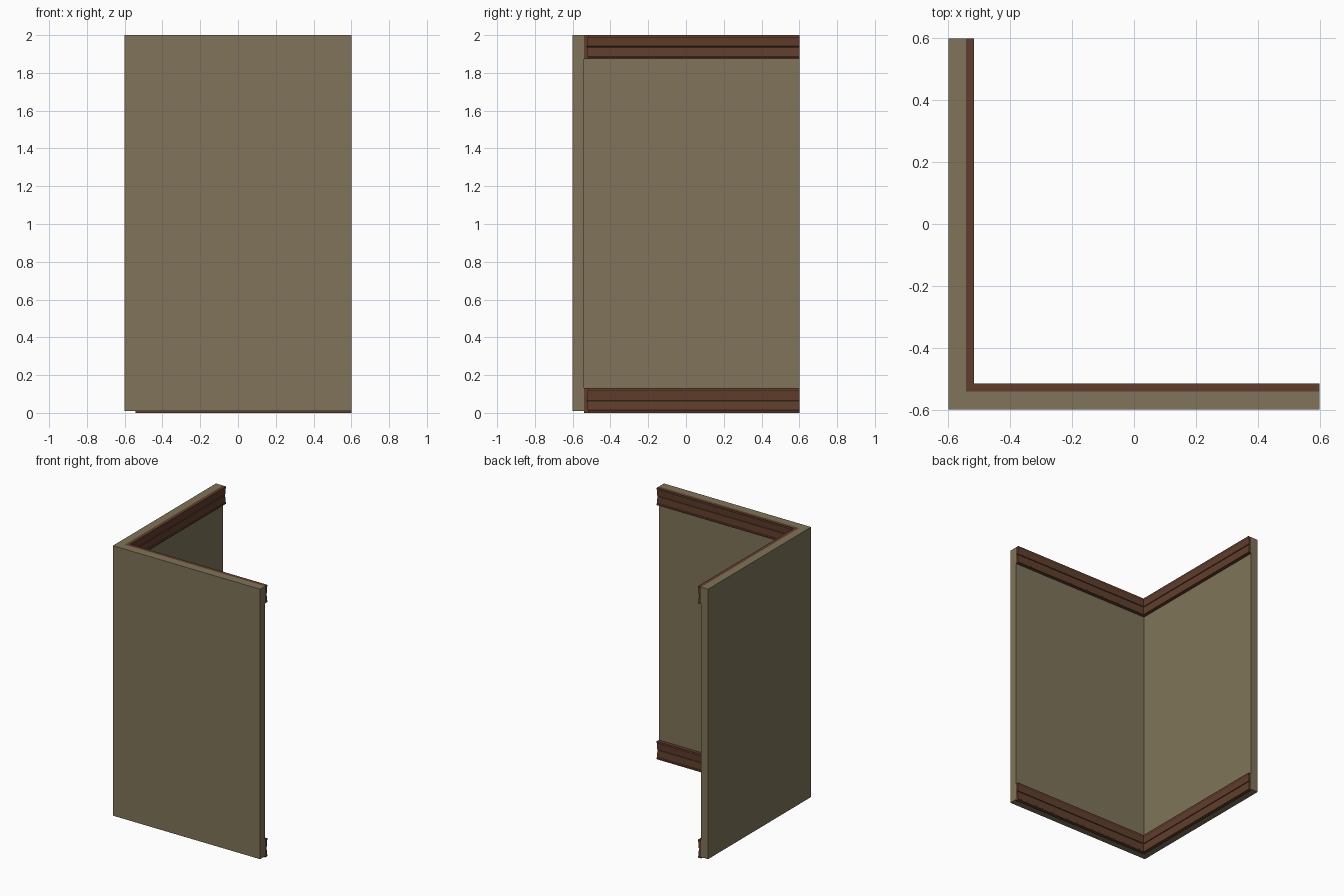
import bpy, bmesh

if "Cube" in bpy.data.objects:
    bpy.data.objects.remove(bpy.data.objects["Cube"])

def material(name, rgb):
    m = bpy.data.materials.new(name)
    m.diffuse_color = (*rgb, 1)
    m.use_nodes = True
    m.node_tree.nodes["Principled BSDF"].inputs["Base Color"].default_value = m.diffuse_color
    return m

WALL = material("olive plaster", (0.215, 0.175, 0.101))
WOOD = material("brown wood", (0.117, 0.048, 0.026))
IX, IY = -0.543, -0.541      # inner faces of the two walls

def finish(name, bm, mat):
    bmesh.ops.recalc_face_normals(bm, faces=bm.faces)
    me = bpy.data.meshes.new(name)
    bm.to_mesh(me)
    bm.free()
    me.materials.append(mat)
    ob = bpy.data.objects.new(name, me)
    bpy.context.collection.objects.link(ob)

def loft(name, rings, mat):
    """Skin closed rings of points and cap both ends."""
    bm = bmesh.new()
    rs = [[bm.verts.new(p) for p in r] for r in rings]
    n = len(rs[0])
    for a, b in zip(rs, rs[1:]):
        for i in range(n):
            j = (i + 1) % n
            bm.faces.new((a[i], a[j], b[j], b[i]))
    bm.faces.new(rs[0])
    bm.faces.new(rs[-1])
    finish(name, bm, mat)

# L-shaped corner wall
outline = [(-0.6, -0.6), (0.6, -0.6), (0.6, IY), (IX, IY), (IX, 0.6), (-0.6, 0.6)]
loft("corner_wall", [[(x, y, z) for x, y in outline] for z in (0.01, 2.0)], WALL)

# Moulding profile (depth from wall, height), mitred round the inner corner
profile = [(0, 0), (0.026, 0), (0.026, 0.010), (0.021, 0.014), (0.018, 0.064),
           (0.014, 0.066), (0.014, 0.070), (0.019, 0.072), (0.022, 0.115),
           (0.026, 0.122), (0.026, 0.132), (0, 0.132)]

def trim(name, z0, height):
    s = height / 0.132
    rings = [[(0.6, IY + d, z0 + h * s) for d, h in profile],
             [(IX + d, IY + d, z0 + h * s) for d, h in profile],
             [(IX + d, 0.6, z0 + h * s) for d, h in profile]]
    loft(name, rings, WOOD)

trim("skirting_board", 0.0, 0.132)
trim("crown_moulding", 1.873, 0.127)
